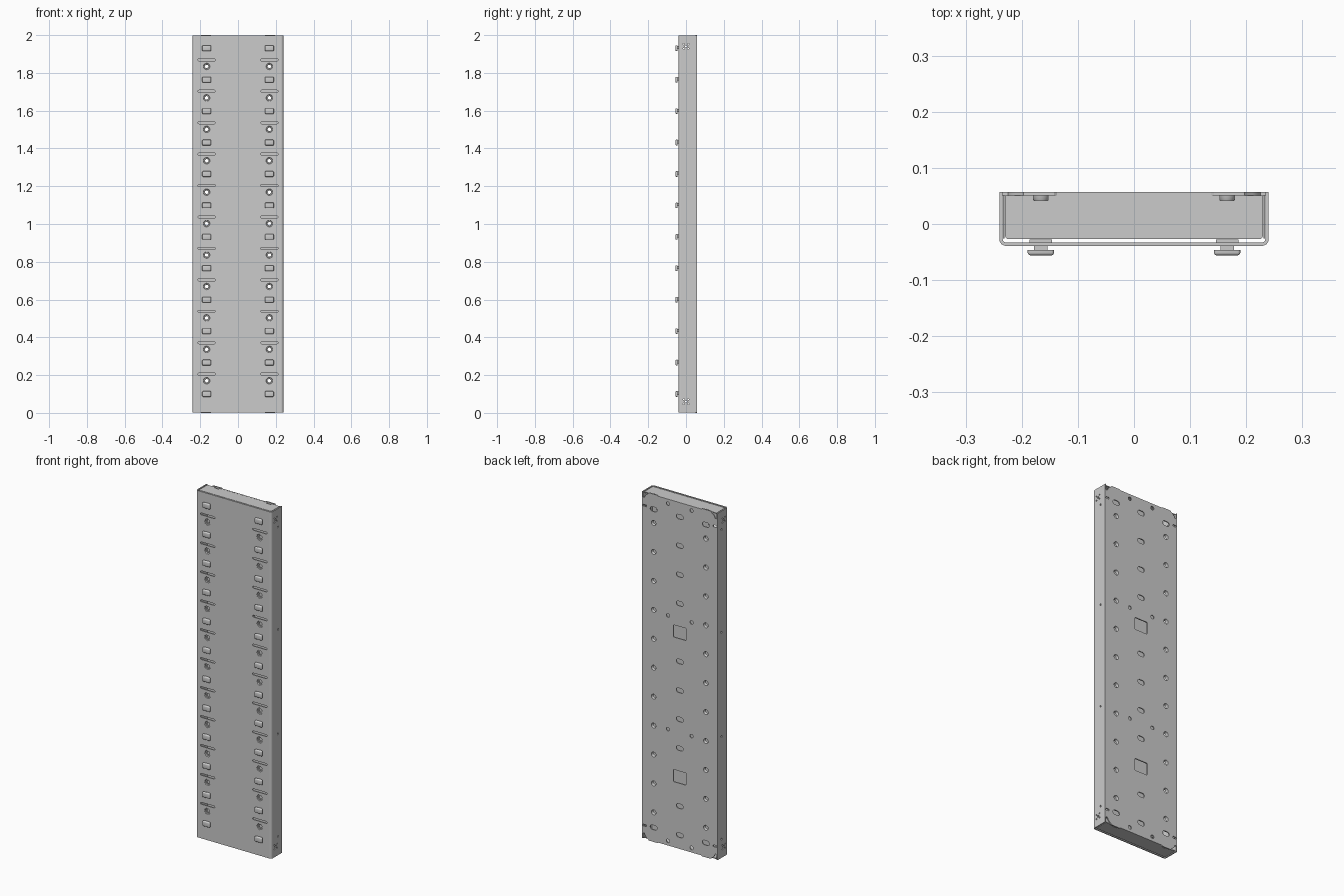
import bpy, bmesh, math
from mathutils import Matrix, Vector

if "Cube" in bpy.data.objects:
    bpy.data.objects.remove(bpy.data.objects["Cube"])

STEP = 0.1664
COL = 0.166  # x of the left and right hole columns


def rrect(cx, cy, w, h, r, n=5):
    """Rounded rectangle outline."""
    pts = []
    for k, (sx, sy) in enumerate([(1, 1), (-1, 1), (-1, -1), (1, -1)]):
        for i in range(n + 1):
            a = math.pi / 2 * (k + i / n)
            pts.append((cx + sx * (w / 2 - r) + r * math.cos(a),
                        cy + sy * (h / 2 - r) + r * math.sin(a)))
    return pts


def circle(cx, cy, r, n=20):
    return [(cx + r * math.cos(2 * math.pi * i / n), cy + r * math.sin(2 * math.pi * i / n))
            for i in range(n)]


def box2d(x0, x1, y0, y1):
    return [(x0, y0), (x1, y0), (x1, y1), (x0, y1)]


def axes(x, y, z, loc):
    """Matrix sending the flat sheet's axes to the given directions."""
    m = Matrix((x, y, z)).transposed().to_4x4()
    m.translation = Vector(loc)
    return m


def sheet(bm, outlines, thick, matrix):
    """Add a flat plate (outline plus holes), extruded evenly, to bm."""
    cu = bpy.data.curves.new("sheet", 'CURVE')
    cu.dimensions, cu.fill_mode, cu.extrude = '2D', 'BOTH', thick / 2
    for pts in outlines:
        sp = cu.splines.new('POLY')
        sp.points.add(len(pts) - 1)
        for p, c in zip(sp.points, pts):
            p.co = (c[0], c[1], 0, 1)
        sp.use_cyclic_u = True
    ob = bpy.data.objects.new("sheet", cu)
    bpy.context.collection.objects.link(ob)
    dg = bpy.context.evaluated_depsgraph_get()
    me = bpy.data.meshes.new_from_object(ob.evaluated_get(dg))
    me.transform(matrix)
    part = bmesh.new()
    part.from_mesh(me)
    bmesh.ops.remove_doubles(part, verts=part.verts, dist=1e-5)
    bmesh.ops.recalc_face_normals(part, faces=part.faces)
    part.to_mesh(me)
    part.free()
    bm.from_mesh(me)
    bpy.data.objects.remove(ob)
    bpy.data.curves.remove(cu)
    bpy.data.meshes.remove(me)


def finish(name, bm, count=1):
    """Make an object; optionally mirror it in x and repeat it upwards."""
    me = bpy.data.meshes.new(name)
    bm.to_mesh(me)
    bm.free()
    ob = bpy.data.objects.new(name, me)
    bpy.context.collection.objects.link(ob)
    if count > 1:
        ob.modifiers.new("Mirror", 'MIRROR')
        arr = ob.modifiers.new("Array", 'ARRAY')
        arr.count = count
        arr.use_relative_offset = False
        arr.use_constant_offset = True
        arr.constant_offset_displace = (0, 0, STEP)
    return ob


def lathe_y(profile, cx, cz, steps=24):
    """Closed (radius, y) profile revolved around a y-parallel axis."""
    bm = bmesh.new()
    rings = []
    for i in range(steps):
        a = 2 * math.pi * i / steps
        rings.append([bm.verts.new((cx + r * math.cos(a), y, cz + r * math.sin(a)))
                      for r, y in profile])
    n = len(profile)
    for i in range(steps):
        a, b = rings[i], rings[(i + 1) % steps]
        for j in range(n):
            bm.faces.new((a[j], a[(j + 1) % n], b[(j + 1) % n], b[j]))
    bmesh.ops.recalc_face_normals(bm, faces=bm.faces)
    return bm


def block(bm, x, y0, y1, z, w, h, bevel=0):
    part = bmesh.new()
    bmesh.ops.create_cube(part, size=1, matrix=Matrix.Translation((x, (y0 + y1) / 2, z))
                          @ Matrix.Diagonal((w, y1 - y0, h, 1)))
    if bevel:
        edges = [e for e in part.edges if min(v.co.y for v in e.verts) < (y0 + y1) / 2]
        bmesh.ops.bevel(part, geom=edges, offset=bevel, segments=3, profile=0.5,
                        affect='EDGES')
    me = bpy.data.meshes.new("block")
    part.to_mesh(me)
    part.free()
    bm.from_mesh(me)
    bpy.data.meshes.remove(me)


X, Y, Z = (1, 0, 0), (0, 1, 0), (0, 0, 1)

# Front cover: U-shaped sheet with slots, round holes and folded sides
cover = bmesh.new()
front = [box2d(-0.228, 0.228, 0.003, 1.997)]
for s in (-1, 1):
    for k in range(11):
        front.append(circle(s * COL, 0.17 + STEP * k, 0.0195, 24))
        front.append(rrect(s * COL, 0.205 + STEP * k, 0.092, 0.011, 0.0053))
sheet(cover, front, 0.006, axes(X, Z, (0, -1, 0), (0, -0.036, 0)))
side = [box2d(-0.027, 0.057, 0.003, 1.997)]
for z in (0.06, 1.94):
    side.append(circle(0, z, 0.006, 12))
    side += [circle(dx, z + dz, 0.004, 10) for dx in (-0.012, 0.012) for dz in (-0.012, 0.012)]
side += [circle(0.02, z, 0.0055, 12) for z in (0.11, 0.7, 1.3, 1.89)]
arc = [math.pi / 2 * i / 6 for i in range(7)]
for s in (-1, 1):
    sheet(cover, side, 0.006, axes(Y, Z, X, (s * 0.237, 0, 0)))
    bend = [(s * (0.228 + r * math.cos(a)), -0.027 - r * math.sin(a))
            for r, seq in ((0.012, arc), (0.006, arc[::-1])) for a in seq]
    sheet(cover, [bend], 1.994, Matrix.Translation((0, 0, 1)))
finish("front_cover", cover)

# Back plate: shaped ends, slots, square cut-outs and round holes
quarter = [(0.234, 0.915), (0.213, 0.915), (0.213, 0.925), (0.234, 0.925), (0.234, 0.965),
           (0.225, 0.965), (0.220, 0.978), (0.211, 0.987), (0.201, 0.994), (0.197, 0.999),
           (0.192, 1.0), (0.143, 1.0), (0.137, 0.996)]
outline = [(x, 1 + z) for x, z in quarter] + [(-x, 1 + z) for x, z in quarter[::-1]]
outline += [(-x, 1 - z) for x, z in quarter] + [(x, 1 - z) for x, z in quarter[::-1]]
back = [outline]
for k in range(12):
    z = 0.083 + STEP * k
    if k in (2, 7):
        back.append(rrect(0, z, 0.082, 0.07, 0.004, 2))
    else:
        back.append(rrect(0, z, 0.044, 0.026, 0.0128))
for s in (-1, 1):
    back += [circle(s * COL, 0.17 + STEP * k, 0.016) for k in range(11)]
    back += [rrect(s * COL, z, 0.044, 0.026, 0.0128) for z in (0.083, 1.913)]
    back += [circle(s * 0.075, z, 0.0105, 16) for z in (0.03, 0.673, 1.327, 1.97)]
tray = bmesh.new()
sheet(tray, back, 0.006, axes(X, Z, (0, -1, 0), (0, 0.054, 0)))

# Tray flanges: end caps with relief notches, and side flanges
half = [(0.226, -0.027), (0.230, -0.022), (0.230, 0.051), (0.179, 0.051), (0.179, 0.042),
        (0.153, 0.042), (0.153, 0.051)]
cap = half + [(-x, y) for x, y in half[::-1]]
for z in (0.007, 1.993):
    sheet(tray, [cap], 0.005, Matrix.Translation((0, 0, z)))
for s in (-1, 1):
    sheet(tray, [box2d(-0.026, 0.051, 0.085, 1.915)], 0.003,
          axes(Y, Z, X, (s * 0.232, 0, 0)))
finish("back_tray", tray)

# Shelf hooks: flat head on a narrow neck with a base behind the cover
hook = bmesh.new()
block(hook, COL, -0.056, -0.046, 0.1, 0.047, 0.030, 0.005)
block(hook, COL, -0.047, -0.030, 0.104, 0.024, 0.016)
block(hook, COL, -0.033, -0.028, 0.104, 0.040, 0.022)
finish("shelf_hooks", hook, 12)

# Recessed ring inserts in the front holes
finish("front_inserts", lathe_y([(0.0195, -0.038), (0.0175, -0.038), (0.0155, -0.034),
                                 (0.010, -0.034), (0.009, -0.033), (0.009, -0.028),
                                 (0.020, -0.028), (0.020, -0.033)], COL, 0.17), 11)

# Inward collars around the back holes
finish("back_collars", lathe_y([(0.016, 0.057), (0.0145, 0.057), (0.011, 0.042),
                                (0.0125, 0.042), (0.016, 0.051)], COL, 0.17, 20), 11)

# Smooth the curved parts, keep folds and rims sharp
bpy.ops.object.select_all(action='SELECT')
bpy.context.view_layer.objects.active = bpy.context.selected_objects[0]
bpy.ops.object.shade_smooth_by_angle(angle=math.radians(30))
